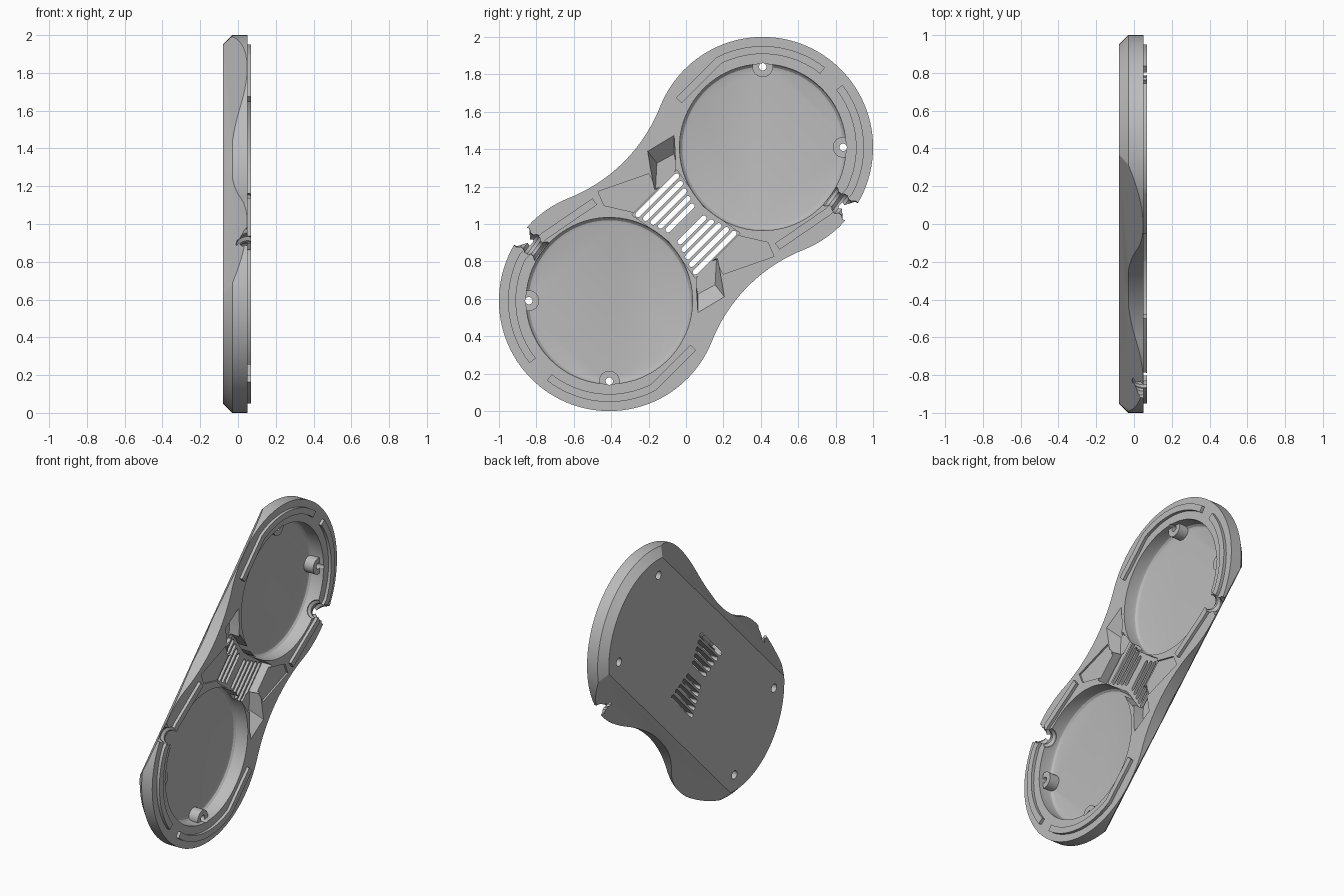
import bpy, bmesh, math
from mathutils import Matrix, Vector

cube = bpy.data.objects.get("Cube")
if cube:
    bpy.data.objects.remove(cube, do_unlink=True)

grey = bpy.data.materials.new("plain_grey")
grey.use_nodes = True
grey.diffuse_color = (0.5, 0.5, 0.5, 1)
grey.node_tree.nodes["Principled BSDF"].inputs["Base Color"].default_value = (0.5, 0.5, 0.5, 1)

# Local frame: u along the long axis, v across it, h through the thickness
S = math.sqrt(0.5)
TO_WORLD = Matrix(((0, 0, 1, 0), (S, -S, 0, 0), (S, S, 0, 1), (0, 0, 0, 1)))
BACK, FACE, CHAMFER = -0.08, 0.05, 0.05
CENTRE, RADIUS, WAIST, POCKET = 0.58, 0.59, 0.47, 0.445
FLOOR = -0.05


def loft(name, rings):
    """Closed solid through rings of equal length."""
    bm = bmesh.new()
    rows = [[bm.verts.new(TO_WORLD @ Vector(p)) for p in ring] for ring in rings]
    n = len(rows[0])
    for a, b in zip(rows, rows[1:]):
        for i in range(n):
            j = (i + 1) % n
            bm.faces.new((a[i], a[j], b[j], b[i]))
    bm.faces.new(rows[0])
    bm.faces.new(rows[-1])
    bmesh.ops.recalc_face_normals(bm, faces=bm.faces[:])
    mesh = bpy.data.meshes.new(name)
    bm.to_mesh(mesh)
    bm.free()
    mesh.materials.append(grey)
    obj = bpy.data.objects.new(name, mesh)
    bpy.context.collection.objects.link(obj)
    return obj


def prism(name, pts, low, high):
    return loft(name, [[(u, v, h) for u, v in pts] for h in (low, high)])


def circle(u, v, r, n=32):
    return [(u + r * math.cos(2 * math.pi * i / n), v + r * math.sin(2 * math.pi * i / n))
            for i in range(n)]


def arc(u, v, r, start, end, n):
    return [(u + r * math.cos(math.radians(start + (end - start) * i / n)),
             v + r * math.sin(math.radians(start + (end - start) * i / n))) for i in range(n + 1)]


def turned(pts, side):
    return [(side * u, side * v) for u, v in pts]


def combine(target, tool, operation="DIFFERENCE"):
    mod = target.modifiers.new("combine", "BOOLEAN")
    mod.operation, mod.solver, mod.object = operation, "EXACT", tool
    bpy.context.view_layer.objects.active = target
    bpy.ops.object.modifier_apply(modifier=mod.name)
    bpy.data.objects.remove(tool, do_unlink=True)


# Outline: two discs joined by tangent concave arcs
def outline(inset):
    gap = RADIUS - WAIST
    w = (CENTRE ** 2 - gap ** 2) / (2 * gap)
    r = w - WAIST
    a = math.degrees(math.atan2(w, CENTRE))
    big, small = RADIUS - inset, r + inset
    half = arc(CENTRE, 0, big, a - 180, 180 - a, 72)
    half += arc(0, w, small, -a, a - 180, 24)[1:-1]
    return half + turned(half, -1)


def ring(inset, h):
    return [(u, v, h) for u, v in outline(inset)]


body = loft("body", [ring(CHAMFER, BACK), ring(0, BACK + CHAMFER), ring(0, FACE)])

# Sloped flats along both sides of the back
for side in (1, -1):
    section = [(0.382, -0.1), (0.592, FACE), (0.8, FACE), (0.8, -0.1)]
    combine(body, loft("flat_cutter", [[(u, side * v, h) for v, h in section] for u in (-1, 1)]))

# Round pockets with softened floor corners
for side in (1, -1):
    steps = [(POCKET - 0.03, FLOOR), (POCKET - 0.015, FLOOR + 0.004),
             (POCKET - 0.004, FLOOR + 0.015), (POCKET, FLOOR + 0.03), (POCKET, 0.1)]
    combine(body, loft("pocket_cutter", [[(u, v, h) for u, v in circle(side * CENTRE, 0, r, 96)]
                                         for r, h in steps]))

# Recess between the pockets, shallow steps and ramped wells
vent_area = [(-0.17, 0.24), (-0.13, 0), (-0.17, -0.24), (0.17, -0.24), (0.13, 0), (0.17, 0.24)]
combine(body, prism("vent_recess", vent_area, -0.02, 0.1))
step = [(-0.21, 0.455), (0.05, 0.33), (0.01, 0.22), (-0.14, 0.22), (-0.24, 0.38)]
well_top = [(0.13, 0.42), (0.29, 0.38), (0.21, 0.29), (0.11, 0.2), (0.01, 0.25)]
well_low = [(0.12, 0.34), (0.22, 0.31), (0.2, 0.28), (0.11, 0.2), (0.02, 0.25)]
for side in (1, -1):
    combine(body, prism("step_cutter", turned(step, side), 0.038, 0.1))
    rings = [(well_low, -0.025), (well_top, FACE), (well_top, 0.1)]
    combine(body, loft("well_cutter", [[(u, v, h) for u, v in turned(p, side)] for p, h in rings]))

# Vent slots
for side in (1, -1):
    for i in range(5):
        v, reach = 0.045 + 0.043 * i, 0.09 + 0.014 * i
        slot = arc(reach, side * v, 0.014, -90, 90, 6) + arc(-reach, side * v, 0.014, 90, 270, 6)
        combine(body, prism("slot_cutter", slot, -0.2, 0.1))

# Screw bosses and their holes
for side in (1, -1):
    for way in (1, -1):
        u, v = side * (CENTRE + 0.43 * S), way * 0.43 * S
        combine(body, prism("boss", circle(u, v, 0.055), -0.065, 0.02), "UNION")
        combine(body, prism("screw_hole", circle(u, v, 0.02, 20), -0.2, 0.1))
        combine(body, prism("counterbore", circle(u, v, 0.028, 20), -0.2, -0.035))


# Raised ridges following the rim
def band(path, width):
    left, right = [], []
    for i, p in enumerate(path):
        a, b = Vector(path[max(i - 1, 0)]), Vector(path[min(i + 1, len(path) - 1)])
        d = (b - a).normalized()
        n = Vector((-d.y, d.x)) * width / 2
        left.append(tuple(Vector(p) + n))
        right.append(tuple(Vector(p) - n))
    return left + right[::-1]


short_path = [(0.44, 0.495)] + arc(CENTRE, 0, 0.52, 72, 7, 24)
long_path = arc(CENTRE, 0, 0.52, -7, -72, 24) + [(0.58, -0.49), (0.26, -0.43)]
ridges = []
for side, place in ((1, "upper"), (-1, "lower")):
    for path, kind in ((short_path, "short"), (long_path, "long")):
        pts = band(turned(path, side), 0.042)
        ridges.append(prism(place + "_" + kind + "_ridge", pts, 0.03, 0.07))

# Ribbed cable notches through the rim
angle = math.radians(-81)
d = Vector((math.cos(angle), math.sin(angle), 0))
t = Vector((-d.y, d.x, 0))
for side, ridge in ((1, ridges[1]), (-1, ridges[3])):
    for target in (body, ridge):
        rings = []
        for i in range(15):
            r = 0.06 if (i // 2) % 2 else 0.046
            c = Vector((CENTRE, 0, FACE)) + d * (0.40 + 0.017 * i)
            pts = [c + t * a + Vector((0, 0, b)) for a, b in circle(0, 0, r, 24)]
            rings.append([(side * p.x, side * p.y, p.z) for p in pts])
        combine(target, loft("notch_cutter", rings))

# Smooth curved walls, keep edges crisp
bpy.ops.object.select_all(action="DESELECT")
for obj in [body] + ridges:
    obj.select_set(True)
bpy.context.view_layer.objects.active = body
bpy.ops.object.shade_smooth_by_angle(angle=math.radians(25))
